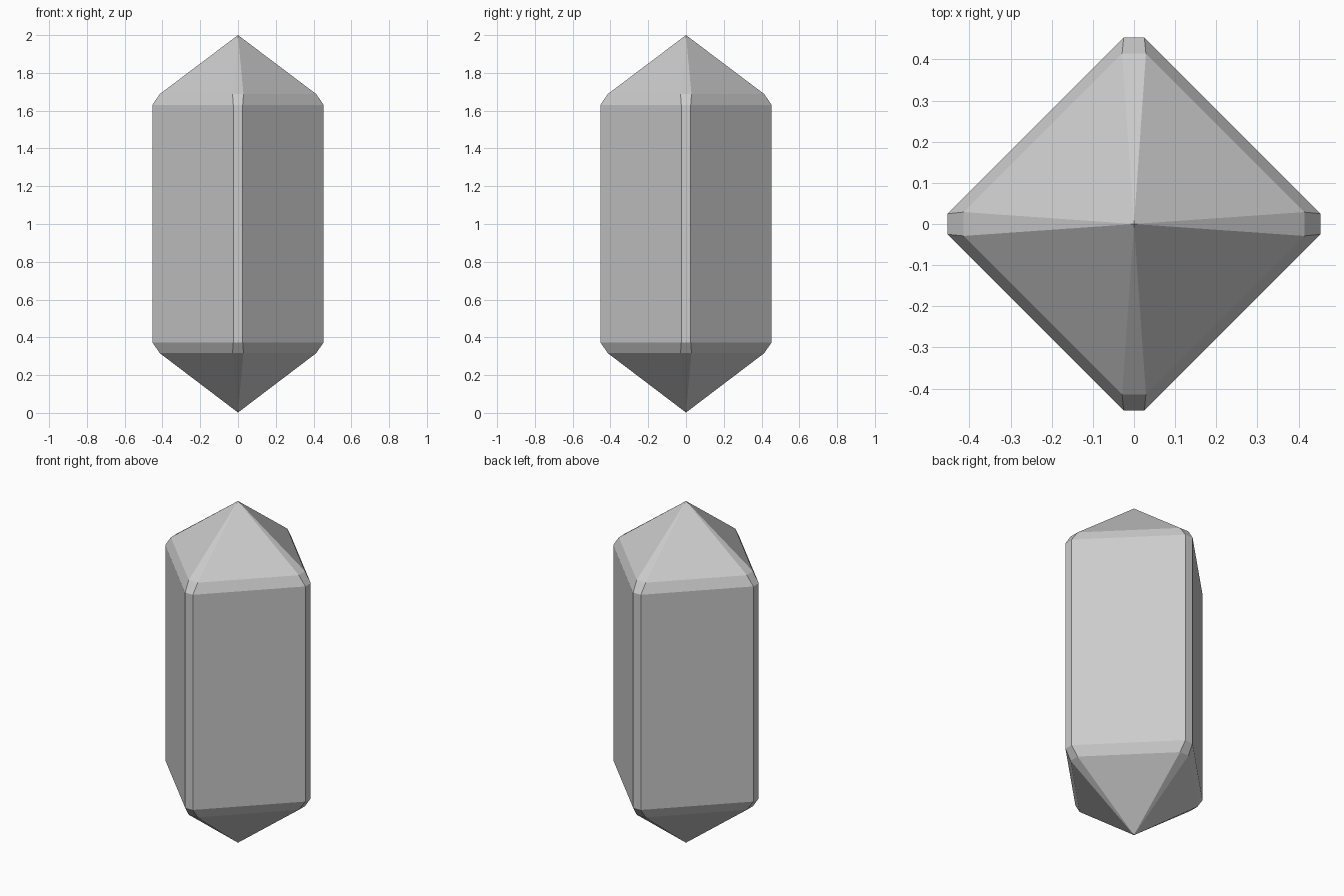
import bpy, bmesh

if "Cube" in bpy.data.objects:
    bpy.data.objects.remove(bpy.data.objects["Cube"])

# Ring levels: (z, corner reach, half width of the corner chamfer)
LEVELS = [(0.316, 0.414, 0.029), (0.373, 0.453, 0.025),
          (1.631, 0.453, 0.025), (1.688, 0.414, 0.029)]

bm = bmesh.new()


def ring(z, r, w):
    """Diamond outline with chamfered corners."""
    pts = []
    x, y, tx, ty = r, 0, 0, w
    for _ in range(4):
        pts += [(x - tx, y - ty, z), (x + tx, y + ty, z)]
        x, y, tx, ty = -y, x, -ty, tx
    return [bm.verts.new(p) for p in pts]


rings = [ring(*level) for level in LEVELS]
bottom, top = bm.verts.new((0, 0, 0.002)), bm.verts.new((0, 0, 2))

for i in range(8):
    j = (i + 1) % 8
    # Shaft and chamfer bands
    for a, b in zip(rings, rings[1:]):
        bm.faces.new((a[i], a[j], b[j], b[i]))
    # Pointed ends
    bm.faces.new((rings[0][j], rings[0][i], bottom))
    bm.faces.new((rings[-1][i], rings[-1][j], top))

bmesh.ops.recalc_face_normals(bm, faces=bm.faces)
mesh = bpy.data.meshes.new("crystal")
bm.to_mesh(mesh)
bm.free()
bpy.context.collection.objects.link(bpy.data.objects.new("crystal", mesh))
